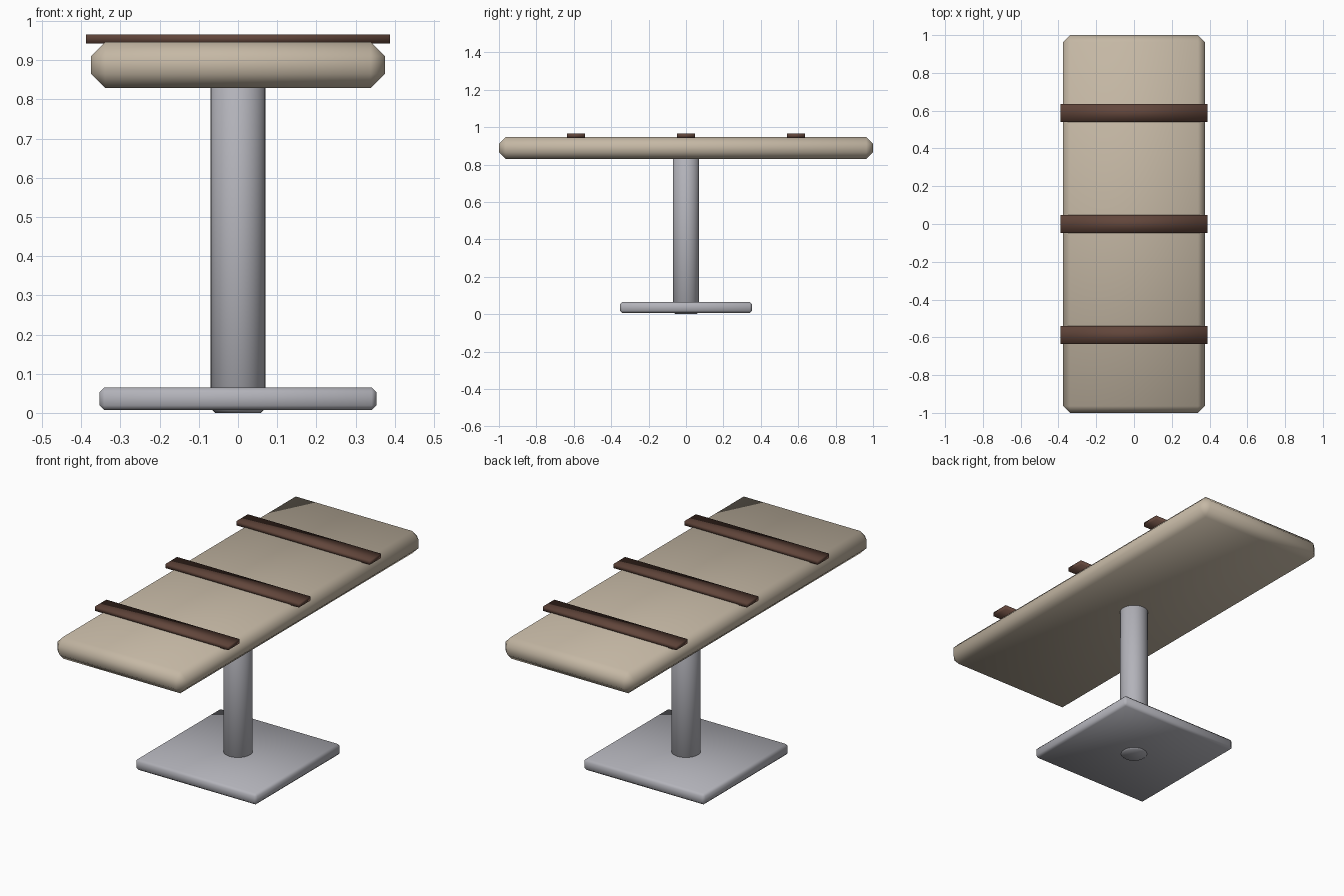
import bpy

cube = bpy.data.objects.get("Cube")
if cube:
    bpy.data.objects.remove(cube, do_unlink=True)


def material(name, rgb):
    mat = bpy.data.materials.new(name)
    mat.use_nodes = True
    mat.diffuse_color = (*rgb, 1)
    mat.node_tree.nodes["Principled BSDF"].inputs["Base Color"].default_value = (*rgb, 1)
    return mat


def finish(name, mat, bevel=0):
    obj = bpy.context.object
    obj.name = name
    obj.data.materials.append(mat)
    bpy.ops.object.transform_apply(location=False, rotation=False, scale=True)
    if bevel:
        mod = obj.modifiers.new("Chamfer", "BEVEL")
        mod.width = bevel
        mod.segments = 1
        mod.limit_method = "ANGLE"
    bpy.ops.object.shade_smooth()
    return obj


def box(name, mat, size, y, bottom, bevel=0):
    bpy.ops.mesh.primitive_cube_add(size=1, location=(0, y, bottom + size[2] / 2))
    bpy.context.object.scale = size
    return finish(name, mat, bevel)


padding = material("beige padding", (0.56, 0.48, 0.375))
metal = material("grey metal", (0.45, 0.45, 0.49))
leather = material("brown leather", (0.12, 0.06, 0.043))

# Floor plate and pillar
box("base_plate", metal, (0.706, 0.706, 0.058), 0, 0.007, 0.012)
bpy.ops.mesh.primitive_cylinder_add(vertices=32, radius=0.07, depth=0.85, location=(0, 0, 0.425))
finish("pillar", metal, 0.012)

# Padded top
box("padded_top", padding, (0.75, 2.0, 0.117), 0, 0.829, 0.036)

# Straps across the padding
for label, y in (("front", -0.588), ("middle", 0), ("back", 0.588)):
    box(label + "_strap", leather, (0.776, 0.096, 0.022), y, 0.943)
